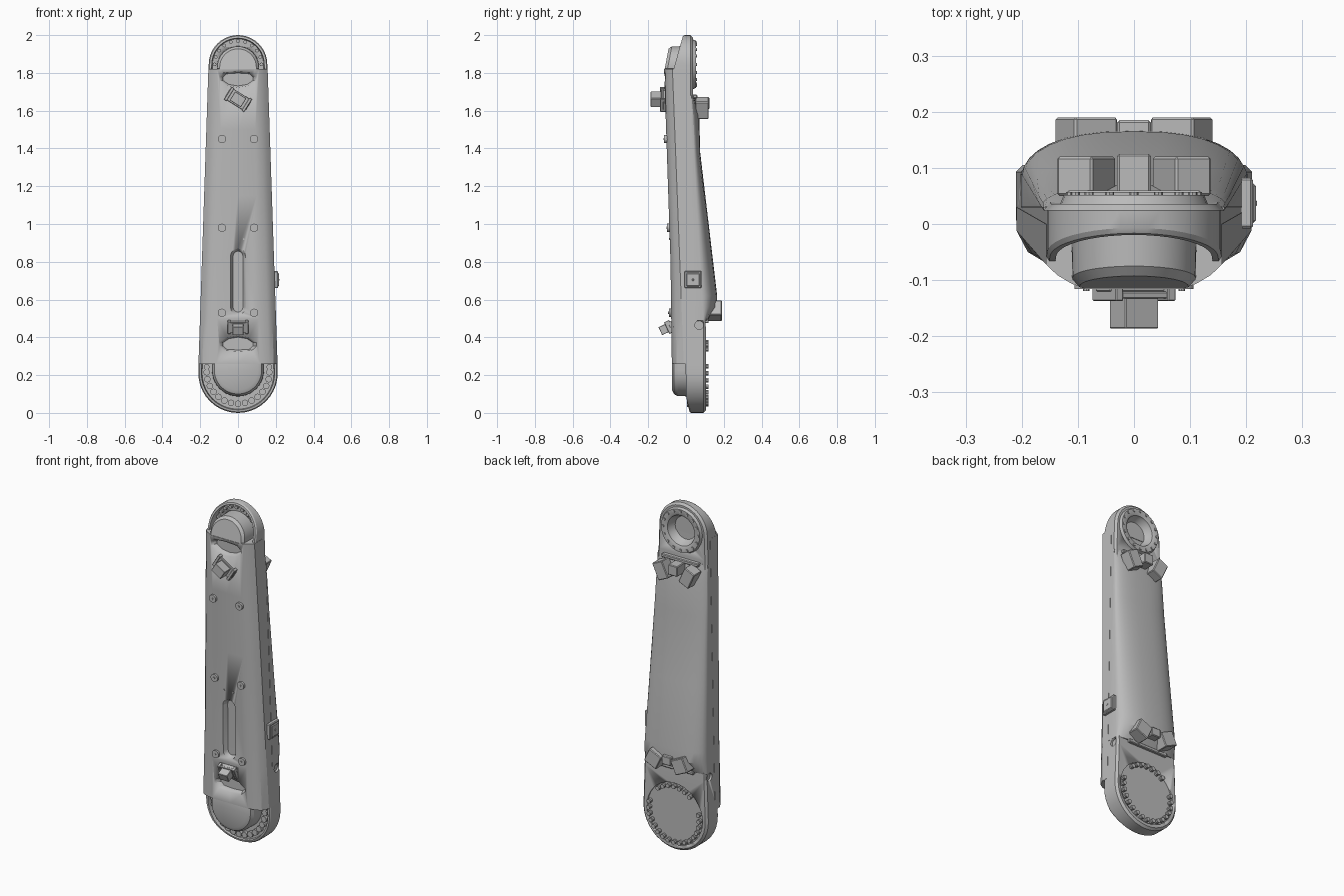
import bpy, bmesh, math
from mathutils import Matrix, Vector

if "Cube" in bpy.data.objects:
    bpy.data.objects.remove(bpy.data.objects["Cube"])

grey = bpy.data.materials.new("plain grey")
grey.diffuse_color = (0.5, 0.5, 0.5, 1)
grey.use_nodes = True
grey.node_tree.nodes["Principled BSDF"].inputs["Base Color"].default_value = grey.diffuse_color


def finish(name, bm, bevel=0):
    bmesh.ops.recalc_face_normals(bm, faces=bm.faces)
    if bevel:
        bmesh.ops.bevel(bm, geom=bm.edges[:], offset=bevel, segments=1, affect='EDGES')
    me = bpy.data.meshes.new(name)
    bm.to_mesh(me)
    bm.free()
    ob = bpy.data.objects.new(name, me)
    me.materials.append(grey)
    bpy.context.collection.objects.link(ob)
    bpy.ops.object.select_all(action='DESELECT')
    bpy.context.view_layer.objects.active = ob
    ob.select_set(True)
    bpy.ops.object.shade_smooth_by_angle(angle=math.radians(28))
    return ob


def lerp(z, *knots):
    """Piecewise linear value at z from (z, value) knots."""
    if z <= knots[0][0]:
        return knots[0][1]
    for (a, u), (b, v) in zip(knots, knots[1:]):
        if z <= b:
            return u + (v - u) * (z - a) / (b - a)
    return knots[-1][1]


def loft(name, halves):
    """Skin half outlines (first and last point on x = 0), mirrored in x, and cap both ends."""
    bm = bmesh.new()
    rings = []
    for h in halves:
        pts = h + [(-x, y, z) for x, y, z in h[-2:0:-1]]
        rings.append([bm.verts.new(p) for p in pts])
    n, m = len(rings[0]), len(halves[0])
    for a, b in zip(rings, rings[1:]):
        for i in range(n):
            j = (i + 1) % n
            bm.faces.new((a[i], a[j], b[j], b[i]))
    for r in (rings[0], rings[-1]):
        for i in range(m - 1):
            quad = [r[i], r[i + 1], r[(n - i - 1) % n], r[(n - i) % n]]
            bm.faces.new(list(dict.fromkeys(quad)))
    return finish(name, bm)


def stadium(rb, hb, zb, rt, ht, zt, yf, n=9, knots=()):
    """Half outline in xz: elliptic bottom end, straight side, elliptic top end; y = yf(z)."""
    p = []
    for i in range(n + 1):
        a = math.pi / 2 * i / n
        p.append((rb * math.sin(a), zb - hb * math.cos(a)))
    p += [(rb + (rt - rb) * (z - zb) / (zt - zb), z) for z in knots]
    for i in range(n + 1):
        a = math.pi / 2 * i / n
        p.append((rt * math.cos(a), zt + ht * math.sin(a)))
    p[0], p[-1] = (0, p[0][1]), (0, p[-1][1])
    return [(x, yf(z), z) for x, z in p]


def cyl(bm, x, y0, y1, z, r, n=12, r2=None):
    m = Matrix.Translation((x, (y0 + y1) / 2, z)) @ Matrix.Rotation(-math.pi / 2, 4, 'X')
    bmesh.ops.create_cone(bm, cap_ends=True, segments=n, radius1=r, radius2=r if r2 is None else r2,
                          depth=y1 - y0, matrix=m)


def box(bm, c, s, m=Matrix()):
    bmesh.ops.create_cube(bm, size=1, matrix=m @ Matrix.Translation(c) @ Matrix.Diagonal((*s, 1)))


def cut(ob, cutters):
    for c in cutters:
        mod = ob.modifiers.new("cut", 'BOOLEAN')
        mod.operation, mod.solver, mod.object = 'DIFFERENCE', 'EXACT', c
        bpy.ops.object.select_all(action='DESELECT')
        bpy.context.view_layer.objects.active = ob
        ob.select_set(True)
        bpy.ops.object.modifier_apply(modifier=mod.name)
        bpy.data.objects.remove(c)


def place(x, y, z, rx=0, ry=0, rz=0):
    m = Matrix.Translation((x, y, z))
    for ang, ax in ((rz, 'Z'), (ry, 'Y'), (rx, 'X')):
        m = m @ Matrix.Rotation(math.radians(ang), 4, ax)
    return m


# shared surfaces of the link
def width(z): return lerp(z, (0.21, 0.21), (1.845, 0.155))
def back(z): return lerp(z, (0.45, 0.105), (1.7, 0.036))
def front(z): return lerp(z, (0.26, -0.075), (0.8, -0.082), (1.82, -0.116))
def lip(z): return lerp(z, (0, 0.02), (0.09, 0), (0.26, -0.002), (1.82, -0.066), (2, -0.015))


# base plate with rounded ends, raised lip and sunken floor
def plate_ring(d, yf):
    return stadium(0.21 - d, 0.21 - d, 0.21, 0.155 - d, 0.155 - d, 1.845, yf, 10,
                   (0.26, 0.45, 0.8, 1.1, 1.4, 1.7, 1.82))


plate = loft("base_plate", [
    plate_ring(0.012, back), plate_ring(0, lambda z: back(z) - 0.012),
    plate_ring(0, lambda z: lip(z) + 0.008), plate_ring(0.005, lip), plate_ring(0.016, lip),
    plate_ring(0.02, lambda z: lerp(z, (0.26, 0.025), (1.8, 0)))])
hole = bmesh.new()
cyl(hole, 0, -0.03, 0.1, 1.845, 0.088, 28)
disc = bmesh.new()
cyl(disc, 0, 0.097, 0.2, 0.21, 0.18, 36)
cutters = [finish("hole_cutter", hole), finish("disc_cutter", disc)]
for s in (-1, 1):
    notch = bmesh.new()
    m = place(s * 0.215, 0.07, 0.465, 0, 90)
    bmesh.ops.create_cone(notch, cap_ends=True, segments=16, radius1=0.023, radius2=0.023, depth=0.05, matrix=m)
    cutters.append(finish("notch_cutter", notch))
cut(plate, cutters)

# front shell with chamfered sides
sections = []
for z in (0.26, 0.5, 0.8, 1.15, 1.5, 1.82):
    w, f = width(z) + 0.001, front(z)
    yb, y0 = lerp(z, (0.26, 0.03), (1.82, 0)), lerp(z, (0.26, -0.012), (1.82, -0.072))
    sections.append([(0, f, z), (w * 0.55, f, z), (w - 0.045, f + 0.01, z), (w - 0.02, f + 0.025, z),
                     (w, y0, z), (w, yb, z), (0, yb, z)])
shell = loft("front_shell", sections)

# long slot and two grip pockets sunk into the shell
pockets = [loft("slot_cutter", [
    stadium(r, r, 0.56, r, r, 0.83, lambda z: front(z) + d, 4) for r, d in ((0.046, -0.01), (0.04, 0), (0.026, 0.025))])]
lens = [(0, -0.045), (0.06, -0.035), (0.1, -0.008), (0.1, 0.012), (0.075, 0.035), (0, 0.04)]
for zc, flip in ((1.767, 1), (0.365, -1)):
    pockets.append(loft("pocket_cutter", [
        [(x * k, front(zc) + d, zc + flip * z * k) for x, z in lens] for k, d in ((1.04, -0.01), (0.8, 0.035))]))
cut(shell, pockets)

# convex back fairing
sections = []
for z, yb in ((0.49, 0.115), (0.56, 0.166), (0.62, 0.165), (1.0, 0.12), (1.38, 0.075), (1.58, 0.07), (1.68, 0.045)):
    w, y1 = width(z) + 0.001, back(z) - 0.012
    arc = [(w * math.cos(a) ** 0.8, y1 + (yb - y1) * math.sin(a), z)
           for a in (math.pi / 2 * i / 8 for i in range(8))]
    sections.append([(0, 0.02, z), (w - 0.01, 0.02, z), (w, 0.03, z)] + arc + [(0, yb, z)])
loft("back_fairing", sections)

# domed covers at both ends of the front
loft("lower_cover", [stadium(r, r, 0.225, r, 0.01, 0.27, lambda z: y, 10)
                     for r, y in ((0.138, 0.04), (0.136, -0.045), (0.125, -0.064), (0.105, -0.073))])


def top_slope(z): return lerp(z, (1.82, -0.113), (1.94, -0.09))


loft("upper_cover", [stadium(r, 0.005, 1.822, r, r, 1.83, yf, 10) for r, yf in (
    (0.112, lambda z: 0.003), (0.11, lambda z: top_slope(z) + 0.015), (0.097, top_slope))])

# raised ring around the upper back hole
bm = bmesh.new()
prof = [(0.066, 0.0), (0.084, 0.03), (0.088, 0.046), (0.1, 0.052), (0.125, 0.052), (0.134, 0.03)]
rings = []
for i in range(32):
    a = math.tau * i / 32
    rings.append([bm.verts.new((r * math.cos(a), y, 1.845 + r * math.sin(a))) for r, y in prof])
for i in range(32):
    a, b = rings[i], rings[(i + 1) % 32]
    for j in range(len(prof)):
        k = (j + 1) % len(prof)
        bm.faces.new((a[j], a[k], b[k], b[j]))
finish("back_ring", bm)

# bolt circles
bm = bmesh.new()
for i in range(15):
    a = math.pi + math.pi * i / 14
    cyl(bm, 0.166 * math.cos(a), 0.006, 0.03, 0.215 + 0.166 * math.sin(a), 0.017)
for s in (-1, 1):
    cyl(bm, s * 0.166, 0.006, 0.03, 0.243, 0.015)
for i in range(11):
    a = math.pi * i / 10
    cyl(bm, 0.124 * math.cos(a), -0.018, 0.005, 1.845 + 0.124 * math.sin(a), 0.01, 8)
finish("front_flange_bolts", bm)
bm = bmesh.new()
for i in range(28):
    a = math.tau * i / 28
    if not 0.25 < math.sin(a) < 0.75:
        cyl(bm, 0.163 * math.cos(a), 0.09, 0.12, 0.21 + 0.163 * math.sin(a), 0.012, 10)
for i in range(16):
    a = math.tau * i / 16
    cyl(bm, 0.113 * math.cos(a), 0.045, 0.057, 1.845 + 0.113 * math.sin(a), 0.008, 8)
finish("back_flange_bolts", bm)

# six front studs and small pins
bm = bmesh.new()
for z in (1.45, 0.98, 0.53):
    for x in (-0.085, 0.085):
        f = front(z)
        cyl(bm, x, f - 0.012, f + 0.02, z, 0.022, 14)
        cyl(bm, x, f - 0.016, f, z, 0.006, 8)
for x in (-0.03, 0.03):
    cyl(bm, x, front(0.92) - 0.004, front(0.92) + 0.01, 0.92, 0.005, 8)
finish("front_studs", bm)

# two cable connectors on the front
for name, m in (("upper_connector", place(0, front(1.66), 1.66, 0, 32)),
                ("lower_connector", place(0, front(0.46), 0.46, 25))):
    k = 1 if name[0] == 'u' else 0.85
    bm = bmesh.new()
    box(bm, (0, 0, 0), (0.13 * k, 0.02, 0.05), m)
    box(bm, (0, -0.016, 0), (0.105 * k, 0.012, 0.07 * k), m)
    box(bm, (0, -0.045 * k, 0), (0.07 * k, 0.062 * k, 0.055 * k), m)
    for s in (-1, 1):
        box(bm, (s * 0.055 * k, -0.012, 0), (0.016, 0.03, 0.08 * k), m)
    finish(name, bm, 0.002)

# block clusters at both ends of the fairing
for name, blocks in (
    ("upper_blocks", (((-0.085, 0.085, 1.615), (0.07, 0.07, 0.1), -25), ((0.085, 0.085, 1.615), (0.07, 0.07, 0.1), 25),
                      ((0, 0.085, 1.64), (0.06, 0.08, 0.06), 0), ((0, 0.045, 1.675), (0.24, 0.03, 0.02), 0))),
    ("lower_blocks", (((-0.085, 0.145, 0.54), (0.085, 0.09, 0.085), 25), ((0.085, 0.145, 0.54), (0.085, 0.09, 0.085), -25),
                      ((0, 0.14, 0.55), (0.06, 0.09, 0.05), 0), ((0, 0.11, 0.485), (0.26, 0.02, 0.02), 0)))):
    bm = bmesh.new()
    for (x, y, z), size, ry in blocks:
        box(bm, (0, 0, 0), size, place(x, y, z, 0, ry))
    finish(name, bm, 0.004)

# square pad on the right side
bm = bmesh.new()
box(bm, (0.2, 0.037, 0.705), (0.024, 0.09, 0.09))
box(bm, (0.206, 0.037, 0.705), (0.022, 0.07, 0.07))
box(bm, (0.21, 0.037, 0.705), (0.018, 0.015, 0.015))
finish("side_pad", bm, 0.004)
